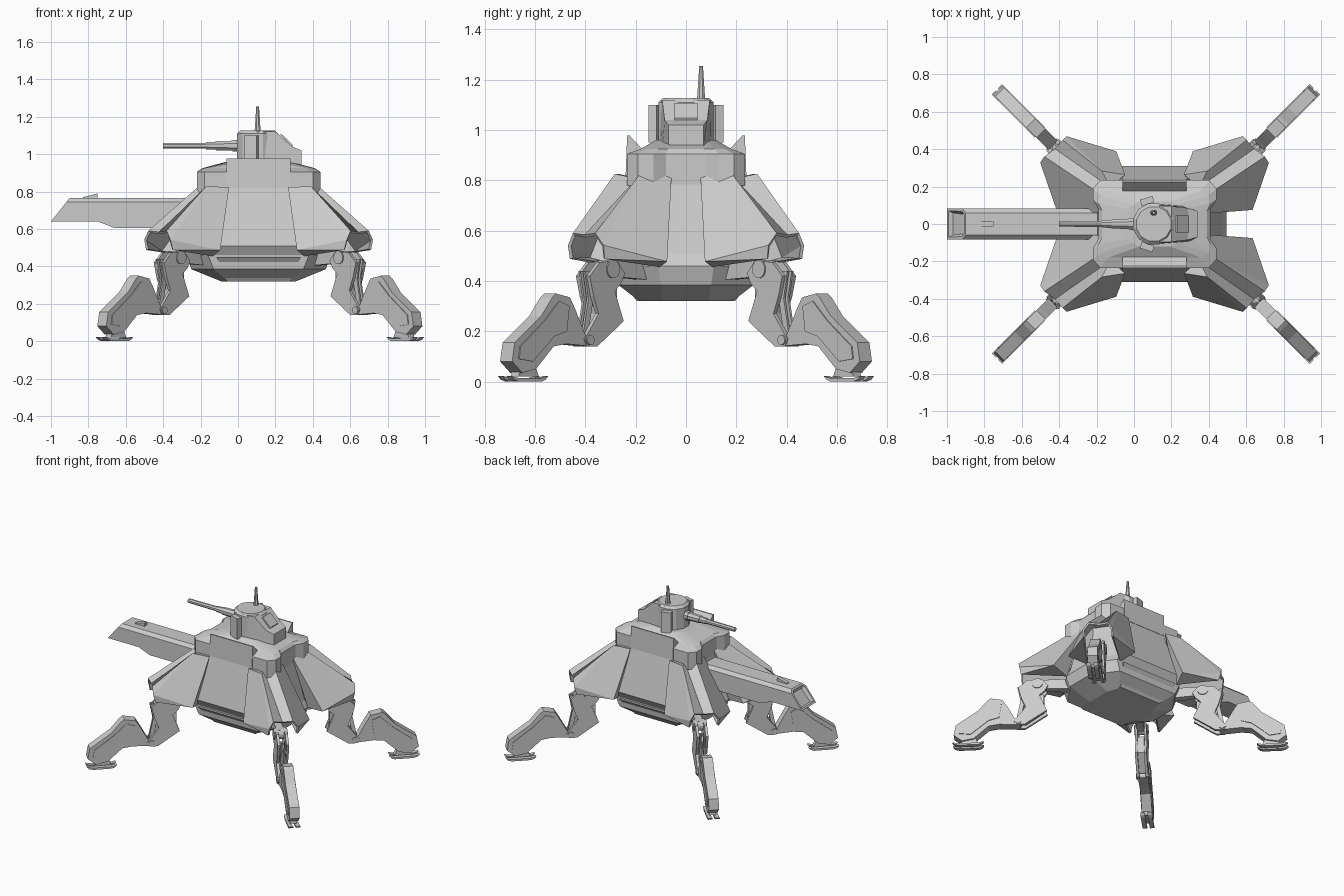
import bpy, bmesh, math
from mathutils import Vector

cube = bpy.data.objects.get("Cube")
if cube:
    bpy.data.objects.remove(cube)

CX = 0.11                      # centre of the body along x
R2 = math.sqrt(2)

grey = bpy.data.materials.new("armour_grey")
grey.use_nodes = True
grey.diffuse_color = (0.6, 0.6, 0.6, 1)
grey.node_tree.nodes["Principled BSDF"].inputs["Base Color"].default_value = (0.6, 0.6, 0.6, 1)


def build(name, verts, faces, edit=None):
    bm = bmesh.new()
    vs = [bm.verts.new(v) for v in verts]
    for f in faces:
        bm.faces.new([vs[i] for i in f])
    bmesh.ops.recalc_face_normals(bm, faces=bm.faces[:])
    if edit:
        edit(bm)
    me = bpy.data.meshes.new(name)
    bm.to_mesh(me)
    bm.free()
    me.materials.append(grey)
    ob = bpy.data.objects.new(name, me)
    bpy.context.collection.objects.link(ob)
    return ob


def loft(name, rings, edit=None):
    n, m = len(rings[0]), len(rings)
    faces = [(r * n + i, r * n + (i + 1) % n, (r + 1) * n + (i + 1) % n, (r + 1) * n + i)
             for r in range(m - 1) for i in range(n)]
    faces += [tuple(range(n)), tuple(range((m - 1) * n, m * n))]
    return build(name, [v for r in rings for v in r], faces, edit)


def ring(z, *quarter):
    """Closed outline from the points of one quarter, mirrored both ways."""
    q = list(quarter)
    pts = q + [(-x, y) for x, y in q[::-1]] + [(-x, -y) for x, y in q] + [(x, -y) for x, y in q[::-1]]
    return [(CX + x, y, z) for x, y in pts]


def prism(name, profile, half, place, edit=None, mid=0):
    """Extrude a flat profile both ways; place(u, v, w) puts it in the world."""
    return loft(name, [[place(u, v, w) for u, w in profile] for v in (mid - half, mid + half)], edit)


def along_x(u, v, w):
    return (u, v, w)


def box(name, centre, size, turn=0):
    x, y, z = (s / 2 for s in size)
    ob = prism(name, [(-x, -z), (x, -z), (x, z), (-x, z)], y, along_x)
    ob.location = centre
    ob.rotation_euler.z = turn
    return ob


def cylinder(name, base, tip, r1, r2, sides):
    base, tip = Vector(base), Vector(tip)
    turn = (tip - base).to_track_quat('Z', 'Y')
    circle = [(math.cos((i + .5) * math.tau / sides), math.sin((i + .5) * math.tau / sides))
              for i in range(sides)]
    return loft(name, [[p + turn @ Vector((r * a, r * b, 0)) for a, b in circle]
                       for p, r in ((base, r1), (tip, r2))])


# Central hull, belly and upper deck
loft("hull", [ring(.32, (.20, .09), (.165, .185)),
              ring(.385, (.36, .10), (.24, .27)),
              ring(.46, (.385, .11), (.27, .28)),
              ring(.51, (.36, .10), (.22, .31)),
              ring(.83, (.29, .06), (.17, .235))])
for s, side in ((-1, "front"), (1, "back")):
    loft(side + "_belly_plate", [[(CX + a, s * y, z) for a, y in
                                  ((-w, .15), (w, .15), (w, d), (-w, d))]
                                 for z, w, d in ((.32, .17, .195), (.45, .225, .295))])
deck_edge = ((.30, .08), (.33, .13), (.33, .19), (.29, .235))
loft("upper_deck", [ring(.78, *deck_edge),
                    ring(.905, *deck_edge),
                    ring(.925, (.28, .07), (.30, .11), (.29, .155), (.25, .18)),
                    ring(.96, (.17, .05), (.15, .08), (.12, .10), (.08, .12))])

# Raised wedge shields on the deck edges
for s, side in ((-1, "front"), (1, "back")):
    prism(side + "_shield", [(.24, .82), (.234, .978), (.224, .978), (.165, .915), (.15, .82)], .172,
          lambda u, v, w: (CX + v, s * u, w))

# Flared corner fenders, built once and mirrored to each corner
fender_pts = [(.16, .26, .82), (.28, .28, .82), (.325, .185, .815), (.285, .06, .82),  # top edge
              (.52, .08, .48), (.605, .33, .54), (.585, .36, .585), (.53, .40, .578),  # x side, brow
              (.49, .445, .585), (.473, .463, .54), (.21, .385, .49),                  # y side
              (.235, .195, .80),                                                       # valley top
              (.595, .325, .49), (.46, .455, .49),                                     # lip bottoms
              (.385, .11, .46), (.25, .28, .46)]                                       # hull joints
fender_faces = [(0, 10, 9, 1), (1, 9, 8), (1, 8, 7, 11), (11, 7, 6, 2), (2, 6, 5), (2, 5, 4, 3),
                (5, 12, 4), (9, 10, 13), (3, 4, 14), (0, 15, 10), (4, 12, 14), (10, 15, 13),
                (0, 1, 11), (2, 3, 11)]
corners = [(sx, sy, ("front_" if sy < 0 else "back_") + ("left_" if sx > 0 else "right_"))
           for sx in (-1, 1) for sy in (-1, 1)]
for sx, sy, corner in corners:
    fender = build(corner + "fender", [(CX + sx * x, sy * y, z) for x, y, z in fender_pts], fender_faces)
    shell = fender.modifiers.new("thickness", 'SOLIDIFY')
    shell.thickness = .014
    shell.offset = 0

# Legs: side profiles in a diagonal plane
thigh = [(.37, .475), (.30, .48), (.27, .43), (.285, .39), (.31, .36), (.275, .24), (.38, .14),
         (.42, .14), (.43, .17), (.375, .27), (.395, .34), (.41, .42)]
shin = [(.40, .14), (.43, .20), (.465, .29), (.485, .335), (.54, .35), (.555, .335), (.60, .26),
        (.705, .155), (.715, .08), (.675, .035), (.62, .05), (.55, .14), (.50, .15)]
shin_armour = [(.49, .30), (.53, .32), (.59, .24), (.685, .14), (.69, .09), (.635, .08),
               (.55, .18), (.50, .20)]
hip = [(.12, .40), (.12, .48), (.33, .48), (.33, .42)]
ankle = [(.60, .02), (.62, .08), (.67, .08), (.68, .02)]
pad = [(.575, .022), (.585, .008), (.60, .0), (.69, .0), (.71, .008), (.72, .022), (.69, .014), (.60, .014)]
rod = [(.395, .44), (.415, .44), (.40, .33), (.425, .16), (.405, .16), (.38, .33)]
for sx, sy, corner in corners:
    def leg(u, v, w):
        return (CX + .007 + sx * (.13 + u + v / R2), sy * (u - v / R2), w)

    for part, profile, half in (("shin", shin, .034), ("shin_armour", shin_armour, .039),
                                ("hip", hip, .025), ("ankle", ankle, .022)):
        prism(corner + part, profile, half, leg)
    for v, tag in ((-.03, "inner_"), (.03, "outer_")):
        prism(corner + tag + "thigh_plate", thigh, .009, leg, mid=v)
        prism(corner + tag + "rod", rod, .005, leg, mid=v * .4)
        prism(corner + tag + "foot_pad", pad, .015, leg, mid=v * .8)
    prism(corner + "thigh_core", [(.29, .37), (.29, .25), (.38, .16), (.37, .27), (.38, .36)], .022, leg)
    for part, u, w, r in (("hip_joint", .32, .447, .036), ("knee_joint", .41, .165, .02)):
        cylinder(corner + part, leg(u, -.046, w), leg(u, .046, w), r, r, 12)


# Main gun, with chamfered top and a hollow slanted mouth
def hollow_mouth(bm):
    top = [e for e in bm.edges if min(v.co.z for v in e.verts) > .74
           and abs(e.verts[0].co.x - e.verts[1].co.x) > .1]
    bmesh.ops.bevel(bm, geom=top, offset=.022, segments=1, affect='EDGES')
    bm.normal_update()
    mouth = [f for f in bm.faces if f.normal.x < -.5]
    bmesh.ops.inset_individual(bm, faces=mouth, thickness=.016)
    bmesh.ops.inset_individual(bm, faces=mouth, thickness=.016, depth=-.022)


prism("main_gun", [(-1, .64), (-.9, .765), (-.1, .765), (-.1, .605), (-.66, .605), (-.75, .64)],
      .082, along_x, hollow_mouth)
prism("gun_sight", [(-.83, .76), (-.83, .77), (-.75, .79), (-.75, .76)], .013, along_x)

# Turret with sloped nose, hatch and side launchers
cylinder("turret_drum", (.105, 0, .93), (.105, 0, 1.11), .113, .113, 12)
cylinder("turret_cap", (.105, 0, 1.11), (.105, 0, 1.127), .113, .095, 12)
loft("turret_nose", [[(x, s * y, z) for x, y, z in
                      ((.1, .11, .92), (.29, .095, .92), (.34, .07, .94), (.34, .07, 1.02),
                       (.29, .085, 1.04), (.2, .095, 1.12), (.1, .1, 1.12))] for s in (-1, 1)])
prism("nose_hatch", [(.225, 1.104), (.232, 1.108), (.294, 1.048), (.29, 1.035)], .045, along_x)
for s, side in ((-1, "front"), (1, "back")):
    box(side + "_launcher", (.07, s * .123, 1.025), (.07, .035, .15), s * .3)

# Small gun and antenna
for part, x1, x2, r in (("mount", -.03, .03, .036), ("sleeve", -.12, -.03, .029),
                        ("barrel", -.17, -.12, .023), ("muzzle", -.4, -.17, .017)):
    cylinder("small_gun_" + part, (x2, 0, 1.045), (x1, 0, 1.045), r, r * .9, 8)
cylinder("antenna_base", (.105, .06, 1.10), (.105, .06, 1.17), .019, .014, 8)
cylinder("antenna_tip", (.105, .06, 1.17), (.105, .06, 1.255), .014, .008, 8)
